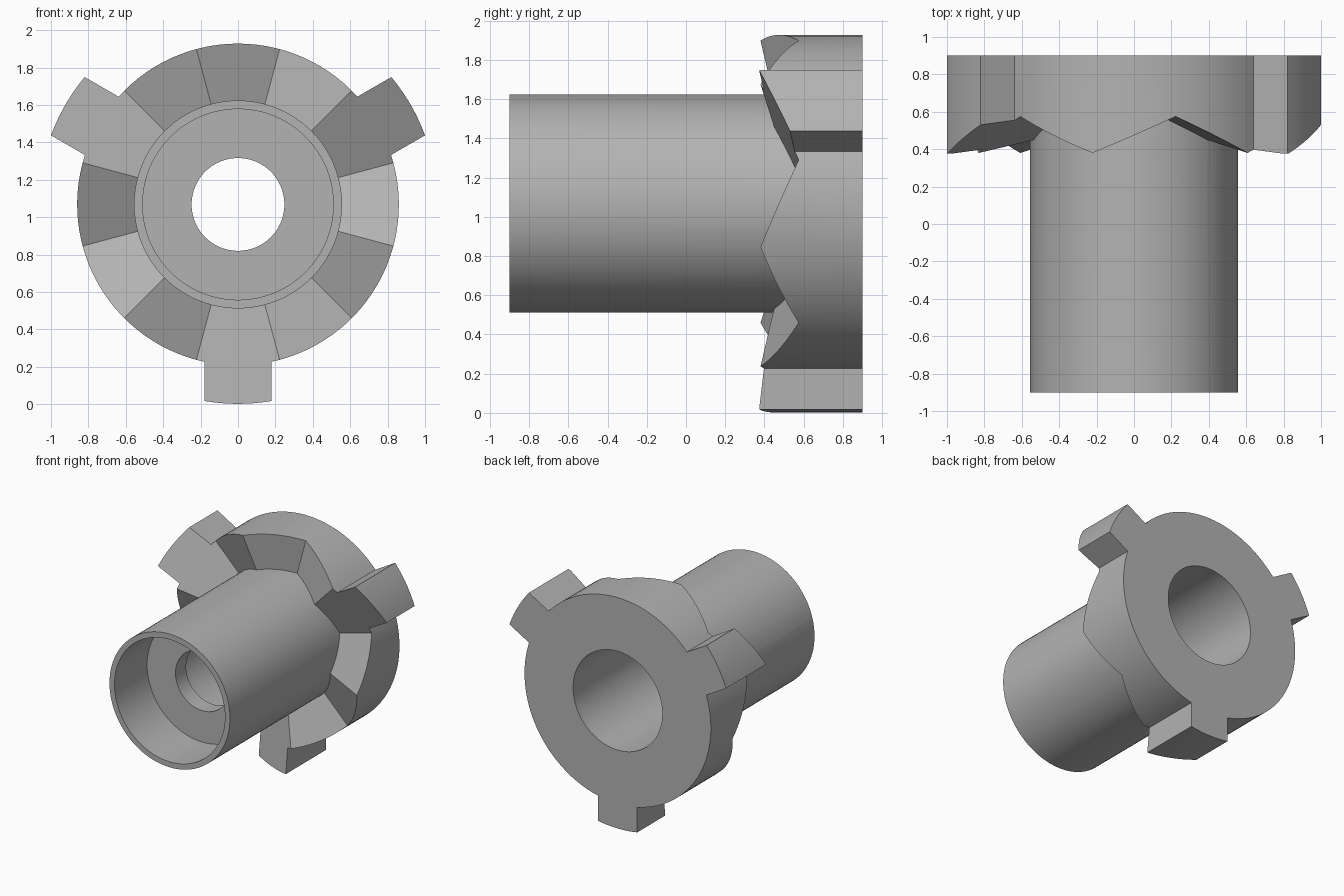
import bpy, bmesh, math
from mathutils import Matrix, Vector

if "Cube" in bpy.data.objects:
    bpy.data.objects.remove(bpy.data.objects["Cube"], do_unlink=True)

AXIS_Z = 1.068                      # height of the shaft axis
FRONT, TOOTH, ROOT, BACK = -0.9, 0.376, 0.575, 0.9
TUBE_R, FLANGE_R, TAB_R, TAB_HALF = 0.556, 0.86, 1.066, 0.18

steel = bpy.data.materials.new("grey_steel")
steel.use_nodes = True
steel.diffuse_color = (0.45, 0.45, 0.45, 1)
steel.node_tree.nodes["Principled BSDF"].inputs["Base Color"].default_value = (0.45, 0.45, 0.45, 1)


def finish(name, bm):
    bmesh.ops.recalc_face_normals(bm, faces=bm.faces)
    mesh = bpy.data.meshes.new(name)
    bm.to_mesh(mesh)
    bm.free()
    mesh.materials.append(steel)
    obj = bpy.data.objects.new(name, mesh)
    bpy.context.collection.objects.link(obj)
    return obj


def prism(name, points, shift):
    """Extrude a closed outline of 3D points along a vector."""
    bm = bmesh.new()
    face = bm.faces.new([bm.verts.new(p) for p in points])
    new = bmesh.ops.extrude_face_region(bm, geom=[face])["geom"]
    bmesh.ops.translate(bm, vec=shift, verts=[v for v in new if isinstance(v, bmesh.types.BMVert)])
    return finish(name, bm)


def lathe(name, profile, steps=96):
    """Spin (radius, y) points about the shaft axis."""
    bm = bmesh.new()
    verts = [bm.verts.new((r, y, AXIS_Z)) for r, y in profile]
    edges = [bm.edges.new(pair) for pair in zip(verts, verts[1:])]
    bmesh.ops.spin(bm, geom=verts + edges, cent=(0, 0, AXIS_Z), axis=(0, 1, 0),
                   angle=math.tau, steps=steps)
    bmesh.ops.remove_doubles(bm, verts=bm.verts, dist=1e-5)
    return finish(name, bm)


def combine(target, tool, operation):
    mod = target.modifiers.new(operation, 'BOOLEAN')
    mod.operation, mod.object, mod.solver = operation, tool, 'EXACT'
    bpy.context.view_layer.objects.active = target
    bpy.ops.object.modifier_apply(modifier=mod.name)
    bpy.data.objects.remove(tool, do_unlink=True)


# Flange outline: a disc with three straight-sided tabs
outline = []
inner, outer = math.asin(TAB_HALF / FLANGE_R), math.asin(TAB_HALF / TAB_R)
for centre in (math.radians(a) for a in (30, 150, 270)):
    arcs = ((TAB_R, centre - outer, centre + outer, 10),
            (FLANGE_R, centre + inner, centre + math.tau / 3 - inner, 28))
    for radius, start, end, count in arcs:
        for i in range(count + 1):
            a = start + (end - start) * i / count
            outline.append((radius * math.cos(a), TOOTH, AXIS_Z + radius * math.sin(a)))
coupling = prism("toothed_coupling", outline, Vector((0, BACK - TOOTH, 0)))

# Six radial V grooves leave the ring of face teeth
SLOPE, LIP = 0.4535, 0.25
half = (ROOT - LIP) / SLOPE
for k in range(6):
    turn = Matrix.Rotation(-math.radians(15 + 60 * k), 4, 'Y')
    lift = Matrix.Translation((0, 0, AXIS_Z))
    section = [(0, ROOT, 0), (0, LIP, half), (0, LIP, -half)]
    groove = prism("groove_cutter", [lift @ turn @ Vector(p) for p in section],
                   turn @ Vector((1.3, 0, 0)))
    combine(coupling, groove, 'DIFFERENCE')

# Round sleeve, then the stepped bore through everything
sleeve = lathe("sleeve", [(0, FRONT), (TUBE_R, FRONT), (TUBE_R, 0.8), (0, 0.8)])
combine(coupling, sleeve, 'UNION')
bore = lathe("bore_cutter", [(0, -1), (0.51, -1), (0.51, -0.47), (0.248, -0.47),
                             (0.248, -0.33), (0.412, -0.33), (0.412, 1), (0, 1)])
combine(coupling, bore, 'DIFFERENCE')

# Smooth round walls, crisp edges
bpy.ops.object.select_all(action='DESELECT')
coupling.select_set(True)
bpy.context.view_layer.objects.active = coupling
bpy.ops.object.shade_smooth_by_angle(angle=math.radians(20))
